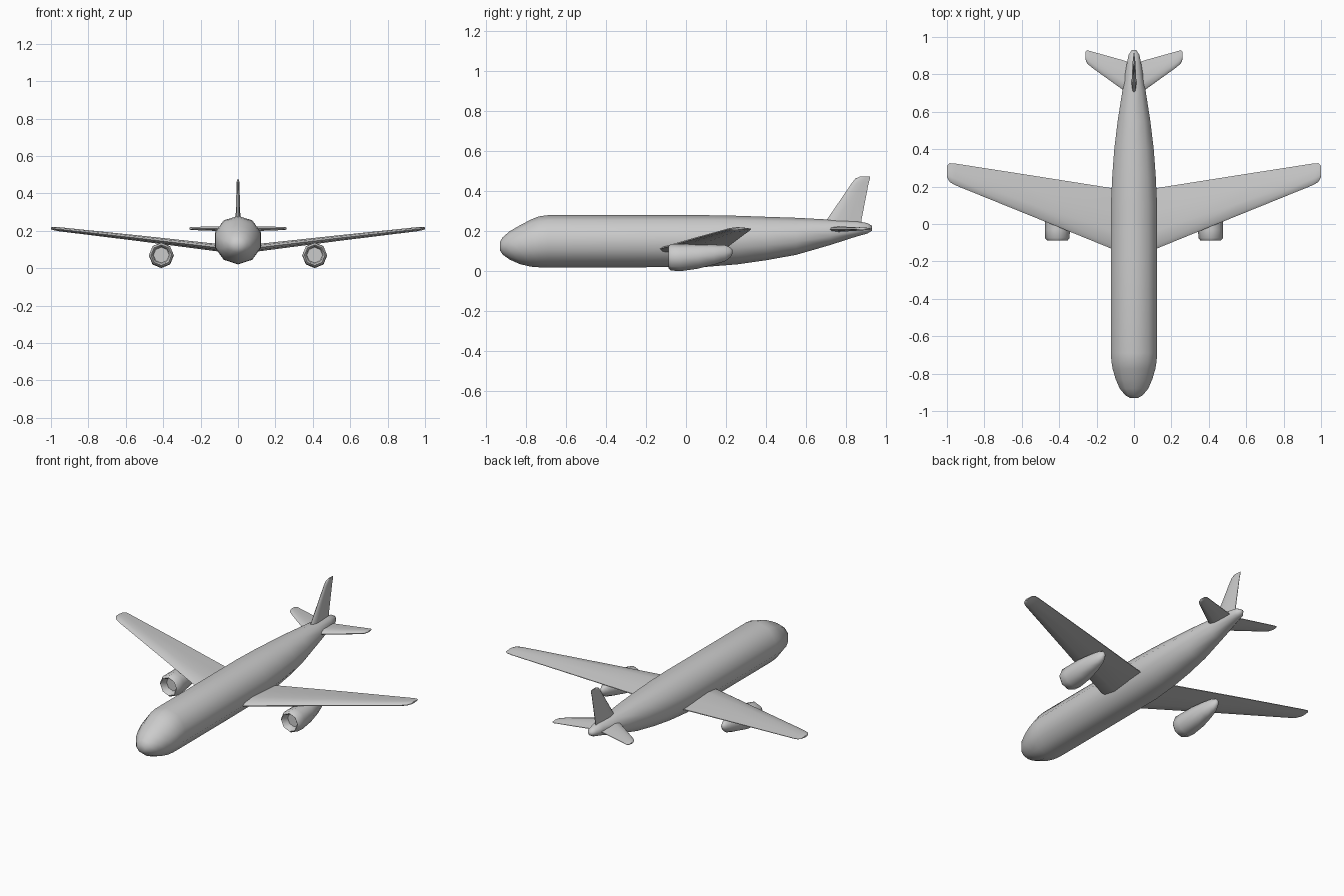
import bpy, bmesh, math


def loft(name, rings, mirror=False, angle=40):
    """Skin a list of closed rings, cap both ends, shade smooth."""
    bm = bmesh.new()
    loops = [[bm.verts.new(p) for p in ring] for ring in rings]
    n = len(loops[0])
    for a, b in zip(loops, loops[1:]):
        for i in range(n):
            j = (i + 1) % n
            bm.faces.new((a[i], a[j], b[j], b[i]))
    bm.faces.new(loops[0])
    bm.faces.new(loops[-1])
    bmesh.ops.recalc_face_normals(bm, faces=bm.faces)
    me = bpy.data.meshes.new(name)
    bm.to_mesh(me)
    bm.free()
    ob = bpy.data.objects.new(name, me)
    bpy.context.collection.objects.link(ob)
    bpy.ops.object.select_all(action='DESELECT')
    ob.select_set(True)
    bpy.context.view_layer.objects.active = ob
    bpy.ops.object.shade_smooth_by_angle(angle=math.radians(angle))
    if mirror:
        ob.modifiers.new("Mirror", 'MIRROR').use_mirror_merge = False
    return ob


def hoop(x, y, z, rx, rz, sides):
    """Elliptical ring across y with a vertex at the top."""
    return [(x + rx * math.sin(2 * math.pi * i / sides), y,
             z + rz * math.cos(2 * math.pi * i / sides)) for i in range(sides)]


# Aerofoil: chord fraction, half-thickness fraction
FOIL = [(0, 0), (0.06, 0.6), (0.3, 1), (0.65, 0.65), (1, 0.12),
        (1, -0.12), (0.65, -0.65), (0.3, -1), (0.06, -0.6)]


def blade(name, sections, upright=False, mirror=False):
    """Loft sections (span, leading y, trailing y, offset, half thickness)."""
    rings = []
    for s, lead, trail, off, h in sections:
        ring = []
        for c, t in FOIL:
            y, o = lead + c * (trail - lead), off + t * h
            ring.append((o, y, s) if upright else (s, y, o))
        rings.append(ring)
    return loft(name, rings, mirror, 60)


# Fuselage: y, bottom z, top z, half width
BODY = [(-0.93, 0.105, 0.145, 0.022), (-0.915, 0.083, 0.170, 0.05),
        (-0.88, 0.058, 0.200, 0.08), (-0.83, 0.036, 0.229, 0.103),
        (-0.775, 0.023, 0.258, 0.12), (-0.735, 0.02, 0.274, 0.127),
        (-0.69, 0.02, 0.28, 0.13), (-0.2, 0.02, 0.28, 0.13),
        (0.1, 0.022, 0.28, 0.13), (0.26, 0.035, 0.277, 0.122),
        (0.4, 0.055, 0.272, 0.111), (0.55, 0.082, 0.267, 0.092),
        (0.72, 0.131, 0.258, 0.064), (0.85, 0.173, 0.25, 0.042),
        (0.905, 0.188, 0.241, 0.03), (0.93, 0.203, 0.226, 0.012)]
loft("fuselage", [hoop(0, y, (lo + hi) / 2, w, (hi - lo) / 2, 10)
                  for y, lo, hi, w in BODY], angle=60)

# Main wings
blade("wings", [(0.05, -0.16, 0.18, 0.102, 0.021), (0.12, -0.132, 0.192, 0.111, 0.020),
                (0.55, 0.043, 0.26, 0.162, 0.015), (0.955, 0.207, 0.323, 0.208, 0.011),
                (0.985, 0.224, 0.325, 0.212, 0.009), (1.0, 0.25, 0.312, 0.213, 0.005)],
      mirror=True)

# Tailplane
blade("tailplane", [(0.01, 0.68, 0.86, 0.21, 0.014), (0.06, 0.718, 0.876, 0.21, 0.013),
                    (0.225, 0.836, 0.922, 0.212, 0.009), (0.25, 0.858, 0.929, 0.212, 0.008),
                    (0.26, 0.88, 0.922, 0.212, 0.004)], mirror=True)

# Tail fin
blade("tail_fin", [(0.21, 0.67, 0.87, 0, 0.014), (0.26, 0.705, 0.877, 0, 0.013),
                   (0.44, 0.828, 0.912, 0, 0.008), (0.462, 0.845, 0.919, 0, 0.007),
                   (0.473, 0.868, 0.92, 0, 0.004)], upright=True)

# Engines: y, centre z, half width, half height (intake recess first)
POD = [(-0.045, 0.07, 0.042, 0.042), (-0.08, 0.07, 0.047, 0.047),
       (-0.088, 0.07, 0.055, 0.055), (-0.075, 0.07, 0.066, 0.066),
       (-0.03, 0.068, 0.067, 0.068), (0.06, 0.075, 0.062, 0.062),
       (0.14, 0.083, 0.047, 0.05), (0.195, 0.09, 0.03, 0.04),
       (0.22, 0.094, 0.018, 0.026), (0.232, 0.097, 0.007, 0.01)]
loft("engines", [hoop(0.41, *p, 8) for p in POD], mirror=True, angle=50)
